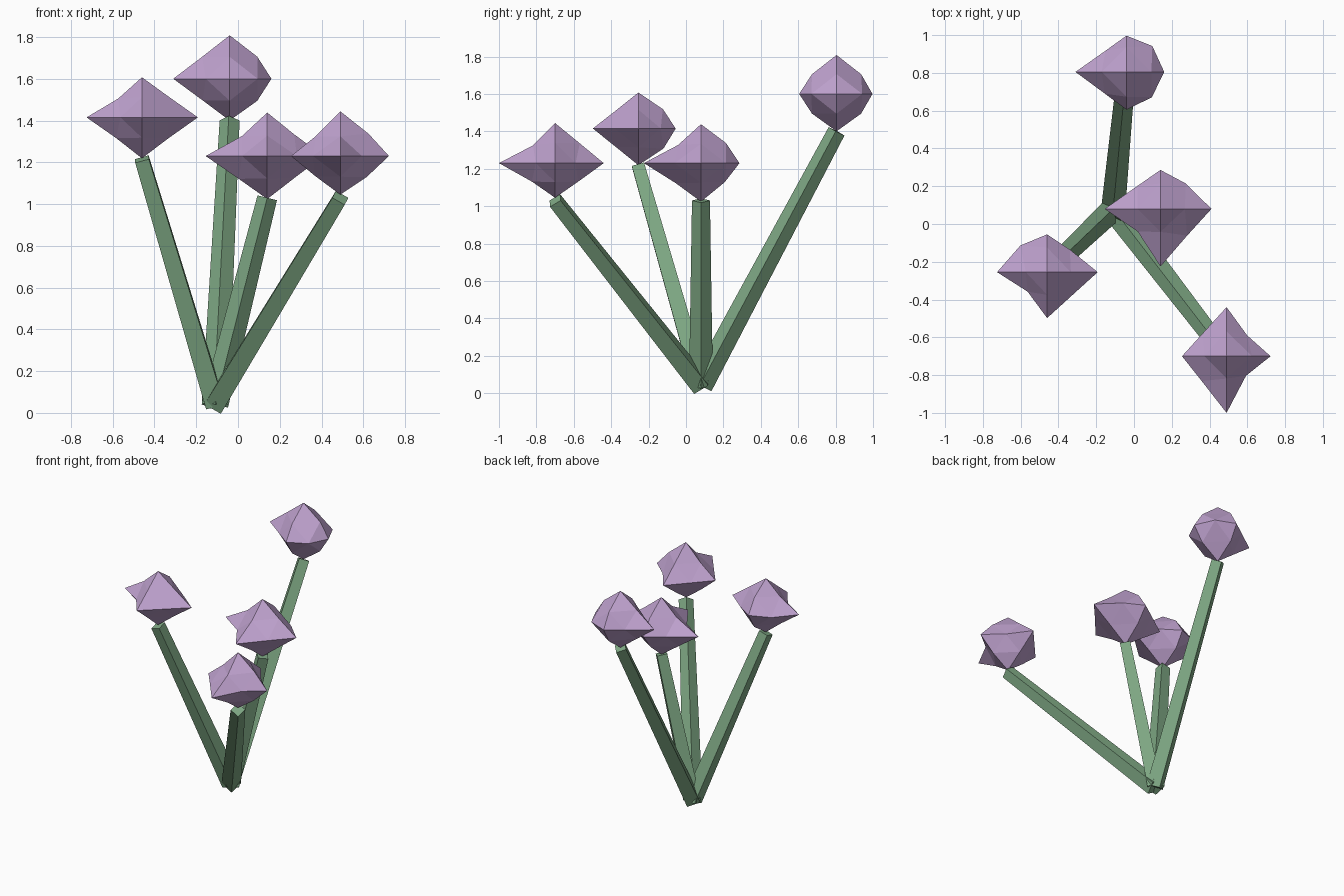
import bpy, bmesh, math
from mathutils import Vector, Matrix

if "Cube" in bpy.data.objects:
    bpy.data.objects.remove(bpy.data.objects["Cube"])


def material(name, rgb):
    m = bpy.data.materials.new(name)
    m.diffuse_color = (*rgb, 1)
    m.use_nodes = True
    m.node_tree.nodes["Principled BSDF"].inputs["Base Color"].default_value = m.diffuse_color
    return m


GREEN = material("stem_green", (0.21, 0.39, 0.23))
PURPLE = material("bloom_purple", (0.52, 0.36, 0.62))
SQUASH = 0.8
SIGNS = [(1, 1), (1, -1), (-1, 1), (-1, -1)]


def finish(bm, name, mat):
    bmesh.ops.recalc_face_normals(bm, faces=bm.faces)
    me = bpy.data.meshes.new(name)
    bm.to_mesh(me)
    bm.free()
    me.materials.append(mat)
    ob = bpy.data.objects.new(name, me)
    bpy.context.collection.objects.link(ob)


def stem(name, a, b):
    # square tapered stem, tilted towards its bloom
    d = b - a
    rot = Matrix.Rotation(math.atan2(d.y, d.x), 4, 'Z') @ Matrix.Rotation(
        math.acos(d.z / d.length), 4, 'Y')
    bm = bmesh.new()
    rings = []
    for z, r in ((0, 0.064), (d.length, 0.048)):
        rings.append([bm.verts.new(a + rot @ Vector(
            (r * math.cos(i * math.pi / 2), r * math.sin(i * math.pi / 2), z)))
            for i in range(4)])
    for i in range(4):
        j = (i + 1) % 4
        bm.faces.new((rings[0][i], rings[0][j], rings[1][j], rings[1][i]))
    bm.faces.new(rings[0])
    bm.faces.new(rings[1])
    finish(bm, name, GREEN)


def bloom(name, c, tips, xy, xz, yz):
    # octahedron split once, with uneven tip and mid-edge distances
    bm = bmesh.new()
    v = {}

    def add(key, r):
        p = Vector(key).normalized() * r
        v[key] = bm.verts.new(c + Vector((p.x, p.y, p.z * SQUASH)))

    for i, r in enumerate(tips):
        key = [0, 0, 0]
        key[i // 2] = 1 if i % 2 == 0 else -1
        add(tuple(key), r / SQUASH if i > 3 else r)
    for (s, t), a, b, e in zip(SIGNS, xy, xz, yz):
        # equal-length direction, flattened in z with the whole bloom
        add((s, t, 0), a)
        add((s, 0, t), b)
        add((0, s, t), e)
    for x in (1, -1):
        for y in (1, -1):
            for z in (1, -1):
                A, B, C = v[x, 0, 0], v[0, y, 0], v[0, 0, z]
                ab, ac, bc = v[x, y, 0], v[x, 0, z], v[0, y, z]
                tris = [(A, ab, ac), (B, bc, ab), (C, ac, bc), (ab, bc, ac)]
                for t in tris:
                    bm.faces.new(t if x * y * z > 0 else t[::-1])
    finish(bm, name, PURPLE)


# tips: +x -x +y -y +z -z; mid-edges: ++ +- -+ --
FLOWERS = {
    "back": ((-.04, .805, 1.60), (.20, .27, .192, .20, .208, .20),
             (.194, .19, .158, .162), (.187, .187, .186, .183), (.186, .186, .186, .186)),
    "left": ((-.46, -.255, 1.415), (.268, .265, .20, .243, .192, .196),
             (.17, .18, .20, .146), (.178, .178, .16, .175), (.185, .19, .17, .172)),
    "middle": ((.14, .08, 1.23), (.27, .295, .206, .305, .208, .206),
               (.19, .20, .172, .17), (.183, .185, .17, .193), (.19, .18, .172, .19)),
    "right": ((.49, -.70, 1.23), (.233, .236, .26, .30, .214, .185),
              (.155, .146, .175, .186), (.19, .178, .167, .17), (.187, .175, .167, .175)),
}
BASE = Vector((-.11, .08, .041))
for side, (c, tips, xy, xz, yz) in FLOWERS.items():
    c = Vector(c)
    bloom(side + "_bloom", c, tips, xy, xz, yz)
    stem(side + "_stem", BASE, c - Vector((0, 0, .2)))
